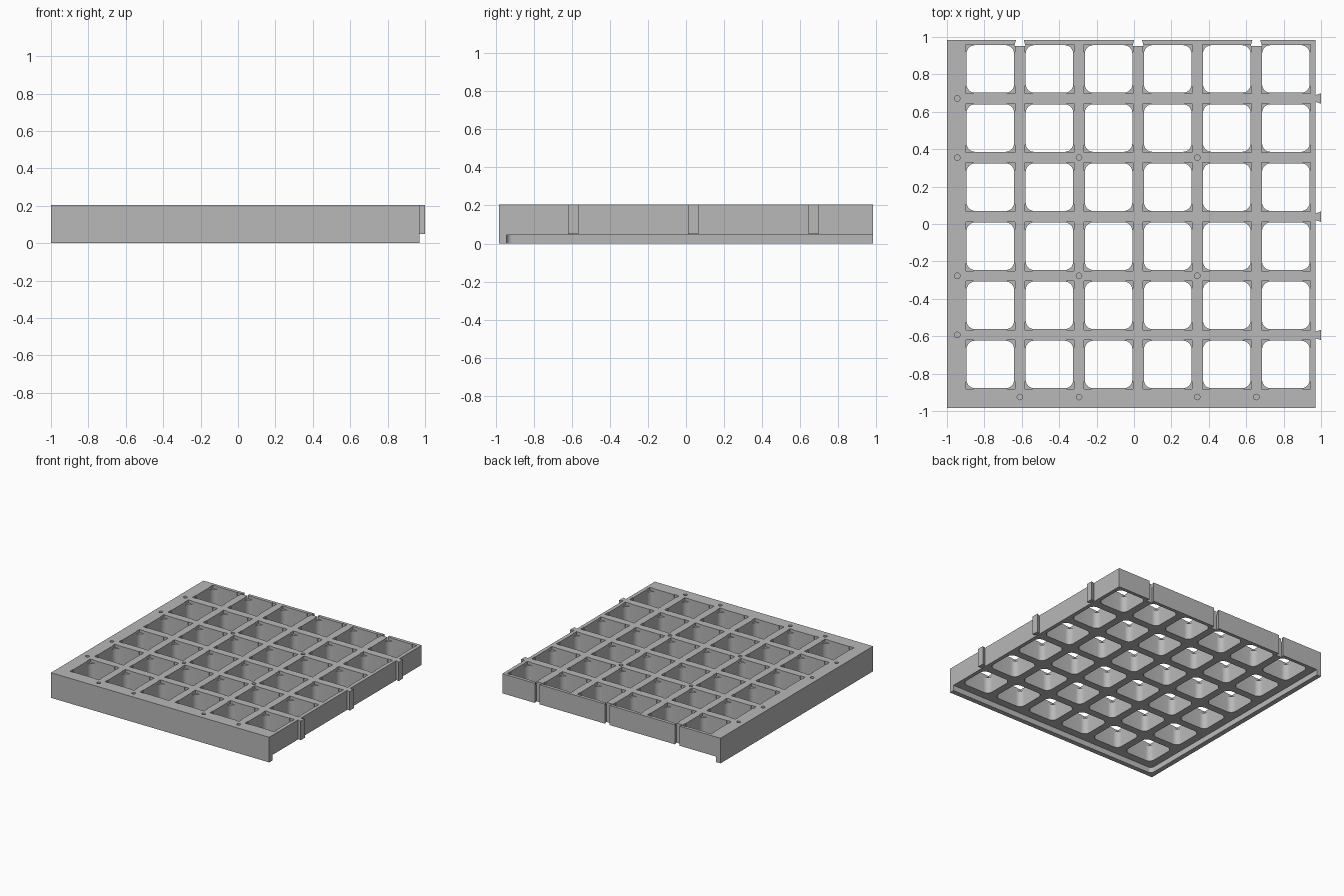
import bpy, bmesh, math

cube = bpy.data.objects.get("Cube")
if cube:
    bpy.data.objects.remove(cube, do_unlink=True)

# Overall sizes
LEFT, RIGHT, HALF_Y = -1.0, 0.97, 0.983
TOP, UNDERSIDE, SKIRT = 0.205, 0.045, 0.04
PITCH, POCKET = 0.316, 0.127
XS = [-0.768 + PITCH * i for i in range(6)]
YS = [-0.751 + PITCH * i for i in range(6)]
WEB_X = [x + PITCH / 2 for x in XS]
WEB_Y = [y + PITCH / 2 for y in YS]

grey = bpy.data.materials.new("plastic grey")
grey.use_nodes = True
grey.diffuse_color = (0.48, 0.48, 0.48, 1)
grey.node_tree.nodes["Principled BSDF"].inputs["Base Color"].default_value = (0.48, 0.48, 0.48, 1)


def prism(bm, outline, z0, z1):
    """Upright prism over a counter-clockwise outline."""
    low = [bm.verts.new((x, y, z0)) for x, y in outline]
    high = [bm.verts.new((x, y, z1)) for x, y in outline]
    bm.faces.new(low[::-1])
    bm.faces.new(high)
    n = len(low)
    for i in range(n):
        j = (i + 1) % n
        bm.faces.new((low[i], low[j], high[j], high[i]))


def box(x0, y0, x1, y1):
    return [(x0, y0), (x1, y0), (x1, y1), (x0, y1)]


def arc(cx, cy, r, start, sweep, steps):
    return [(cx + r * math.cos(start + sweep * k / steps),
             cy + r * math.sin(start + sweep * k / steps)) for k in range(steps + 1)]


def rounded_square(cx, cy, half, r):
    points = []
    for k, (sx, sy) in enumerate([(1, 1), (-1, 1), (-1, -1), (1, -1)]):
        points += arc(cx + sx * (half - r), cy + sy * (half - r), r,
                      k * math.pi / 2, math.pi / 2, 8)
    return points


def make(name, prisms):
    bm = bmesh.new()
    for outline, z0, z1 in prisms:
        prism(bm, outline, z0, z1)
    mesh = bpy.data.meshes.new(name)
    bm.to_mesh(mesh)
    bm.free()
    mesh.materials.append(grey)
    obj = bpy.data.objects.new(name, mesh)
    bpy.context.collection.objects.link(obj)
    return obj


def cut(target, name, prisms):
    cutter = make(name, prisms)
    cutter.hide_render = True
    mod = target.modifiers.new(name, 'BOOLEAN')
    mod.operation = 'DIFFERENCE'
    mod.solver = 'EXACT'
    mod.object = cutter
    bpy.context.view_layer.objects.active = target
    bpy.ops.object.modifier_apply(modifier=name)
    bpy.data.objects.remove(cutter, do_unlink=True)


# Panel body
panel = make("grid_panel", [(box(LEFT, -HALF_Y, RIGHT, HALF_Y), 0, TOP)])

# Underside recess, leaving a skirt along the left and front edges
r = 0.03
ix, iy = LEFT + SKIRT, -HALF_Y + SKIRT
recess = arc(ix + r, iy + r, r, math.pi, math.pi / 2, 8) + [(1.1, iy), (1.1, 1.1), (ix, 1.1)]
cut(panel, "recess_cutter", [(recess, -0.1, UNDERSIDE)])

# Grid of through pockets with rounded corners
cut(panel, "pocket_cutter",
    [(rounded_square(x, y, POCKET, 0.045), -0.1, 0.3) for x in XS for y in YS])

# Shallow square reliefs in the pocket corners
a, b = 0.09, 0.131
reliefs = []
for x in XS:
    for y in YS:
        for sx in (-1, 1):
            for sy in (-1, 1):
                px, py = sorted((x + sx * a, x + sx * b)), sorted((y + sy * a, y + sy * b))
                reliefs.append((box(px[0], py[0], px[1], py[1]), TOP - 0.025, 0.3))
cut(panel, "relief_cutter", reliefs)

# Dowel holes on the margins and at web crossings
edge_x, edge_y = -0.945, -0.925
spots = [(edge_x, WEB_Y[j]) for j in (0, 1, 3, 4)]
spots += [(WEB_X[i], edge_y) for i in (0, 1, 3, 4)]
spots += [(WEB_X[i], WEB_Y[j]) for i in (1, 3) for j in (1, 3)]
cut(panel, "dowel_cutter",
    [(arc(x, y, 0.015, 0, math.tau, 16)[:-1], TOP - 0.05, 0.3) for x, y in spots])

# Dovetail slots in the back edge
inner = HALF_Y - 0.031
slots = []
for i in (0, 2, 4):
    x = WEB_X[i]
    slots.append(([(x - 0.03, inner), (x + 0.03, inner), (x + 0.021, HALF_Y),
                   (x + 0.021, 1.1), (x - 0.021, 1.1), (x - 0.021, HALF_Y)], -0.1, 0.3))
cut(panel, "slot_cutter", slots)

# Smooth pocket corners with crisp edges
bpy.ops.object.select_all(action='DESELECT')
panel.select_set(True)
bpy.context.view_layer.objects.active = panel
bpy.ops.object.shade_smooth_by_angle(angle=math.radians(30))

# Dovetail tabs on the +x edge
for n, j in enumerate((0, 2, 4)):
    y = WEB_Y[j]
    make("dovetail_tab_%d" % (n + 1),
         [([(RIGHT - 0.005, y - 0.016), (1.0, y - 0.028), (1.0, y + 0.028),
            (RIGHT - 0.005, y + 0.016)], 0.05, TOP)])
